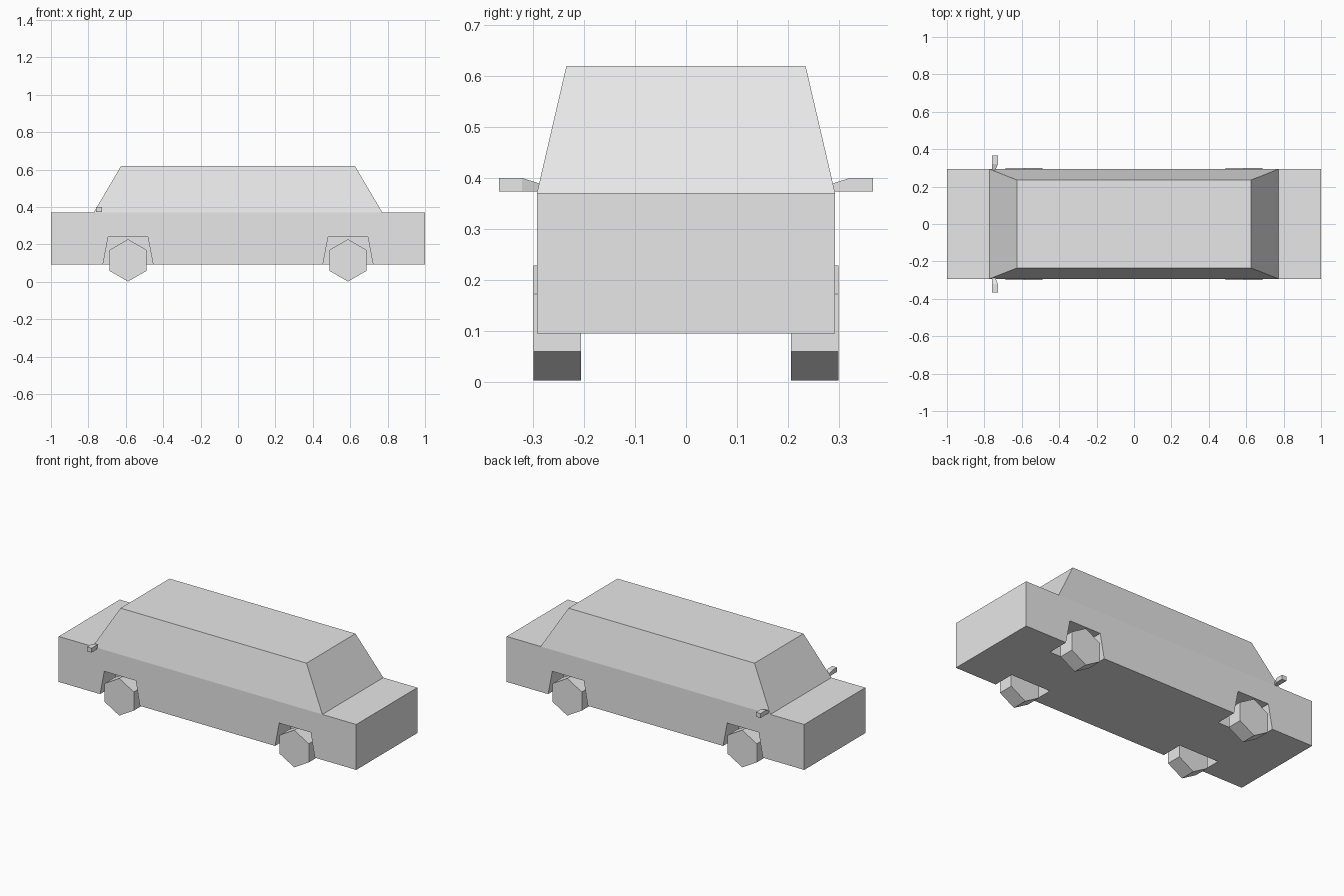
import bpy
import bmesh
import math

default = bpy.data.objects.get("Cube")
if default:
    bpy.data.objects.remove(default, do_unlink=True)

# Single body colour
grey = bpy.data.materials.new("light grey")
grey.use_nodes = True
colour = (0.8, 0.8, 0.8, 1)
grey.diffuse_color = colour
grey.node_tree.nodes["Principled BSDF"].inputs["Base Color"].default_value = colour


def loft(name, start, end, cap_start=True):
    """Flat-faced solid between two matching rings of points."""
    bm = bmesh.new()
    a = [bm.verts.new(p) for p in start]
    b = [bm.verts.new(p) for p in end]
    n = len(a)
    for i in range(n):
        j = (i + 1) % n
        bm.faces.new((a[i], a[j], b[j], b[i]))
    bm.faces.new(b)
    cap = bm.faces.new(a)
    bmesh.ops.recalc_face_normals(bm, faces=bm.faces)
    if not cap_start:
        bmesh.ops.delete(bm, geom=[cap], context="FACES_ONLY")
    mesh = bpy.data.meshes.new(name)
    bm.to_mesh(mesh)
    bm.free()
    mesh.materials.append(grey)
    obj = bpy.data.objects.new(name, mesh)
    bpy.context.collection.objects.link(obj)
    return obj


def rect_z(hx, hy, z):
    return [(-hx, -hy, z), (hx, -hy, z), (hx, hy, z), (-hx, hy, z)]


def rect_y(x0, x1, z0, z1, y):
    return [(x0, y, z0), (x1, y, z0), (x1, y, z1), (x0, y, z1)]


HALF_WIDTH = 0.293
FLOOR, SHOULDER, ROOF = 0.094, 0.37, 0.62
AXLE = 0.588

# Lower body, and the cabin tapering to the roof
body = loft("body", rect_z(1, HALF_WIDTH, FLOOR), rect_z(1, HALF_WIDTH, SHOULDER))
loft("cabin", rect_z(0.772, HALF_WIDTH, SHOULDER), rect_z(0.625, 0.235, ROOF), cap_start=False)


def arch_ring(x, y):
    return [(x - 0.142, y, 0.05), (x + 0.142, y, 0.05),
            (x + 0.106, y, 0.24), (x - 0.106, y, 0.24)]


def wheel_ring(x, y):
    angles = [math.radians(90 + 60 * i) for i in range(6)]
    return [(x + 0.113 * math.cos(t), y, 0.115 + 0.113 * math.sin(t)) for t in angles]


for side, s in (("left", 1), ("right", -1)):
    # The nose of the vehicle points along -x
    for end, x in (("nose", -AXLE), ("tail", AXLE)):
        # Wheel arch pocket
        cutter = loft("arch_cutter", arch_ring(x, s * 0.16), arch_ring(x, s * 0.4))
        cutter.hide_render = True
        mod = body.modifiers.new("arch", "BOOLEAN")
        mod.operation = "DIFFERENCE"
        mod.solver = "EXACT"
        mod.object = cutter
        bpy.context.view_layer.objects.active = body
        bpy.ops.object.modifier_apply(modifier=mod.name)
        bpy.data.objects.remove(cutter, do_unlink=True)

        # Six-sided wheel
        loft(f"{end}_wheel_{side}", wheel_ring(x, s * 0.206), wheel_ring(x, s * 0.3))

    # Wing mirror: tapered arm and square housing
    root = rect_y(-0.758, -0.742, 0.373, 0.388, s * 0.285)
    joint = rect_y(-0.758, -0.727, 0.373, 0.4, s * 0.322)
    tip = rect_y(-0.758, -0.727, 0.373, 0.4, s * 0.367)
    loft(f"mirror_arm_{side}", root, joint)
    loft(f"mirror_housing_{side}", joint, tip)
